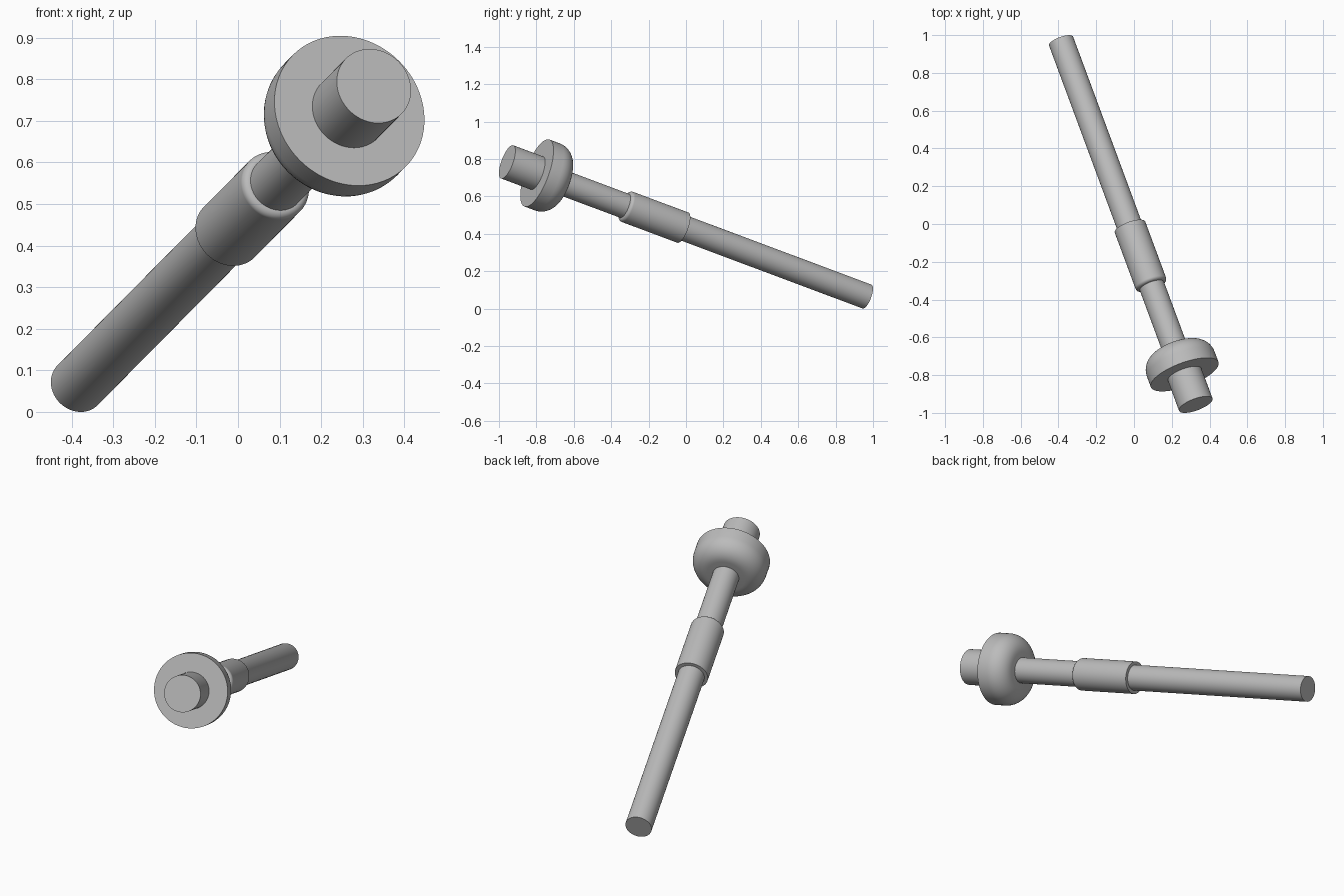
import bpy, bmesh, math
from mathutils import Vector

if "Cube" in bpy.data.objects:
    bpy.data.objects.remove(bpy.data.objects["Cube"], do_unlink=True)

# Plain grey finish for every part
grey = bpy.data.materials.new("plain_grey")
grey.use_nodes = True
grey.diffuse_color = (0.5, 0.5, 0.5, 1)
grey.node_tree.nodes["Principled BSDF"].inputs["Base Color"].default_value = grey.diffuse_color

# The common axis runs from the low back end to the raised front end
BACK = Vector((-0.386, 0.968, 0.064))
FRONT = Vector((0.327, -0.956, 0.784))
AXIS = FRONT - BACK
LENGTH = AXIS.length
SIDES = 96


def rounded(radius, fillet, centre, direction, steps=10):
    """Quarter-round profile, as (radius, distance), from the side to the end face."""
    angles = [math.pi / 2 * i / steps for i in range(steps + 1)]
    return [(radius - fillet + fillet * math.cos(a),
             centre + direction * fillet * math.sin(a)) for a in angles]


def turned_part(name, profile):
    """Revolve a profile about the common axis, with capped ends."""
    bm = bmesh.new()
    rings = []
    for r, d in profile:
        rings.append([bm.verts.new((r * math.cos(2 * math.pi * i / SIDES),
                                    r * math.sin(2 * math.pi * i / SIDES), d))
                      for i in range(SIDES)])
    for low, high in zip(rings, rings[1:]):
        for i in range(SIDES):
            j = (i + 1) % SIDES
            bm.faces.new((low[i], low[j], high[j], high[i]))
    bm.faces.new(rings[0])
    bm.faces.new(rings[-1])
    bmesh.ops.recalc_face_normals(bm, faces=bm.faces[:])
    mesh = bpy.data.meshes.new(name)
    bm.to_mesh(mesh)
    bm.free()
    mesh.materials.append(grey)
    part = bpy.data.objects.new(name, mesh)
    bpy.context.collection.objects.link(part)
    part.location = BACK
    part.rotation_euler = AXIS.to_track_quat('Z', 'Y').to_euler()
    bpy.ops.object.select_all(action='DESELECT')
    part.select_set(True)
    bpy.context.view_layer.objects.active = part
    bpy.ops.object.shade_smooth_by_angle(angle=math.radians(35))
    return part


# Long thin shaft
turned_part("shaft", [(0.068, 0), (0.068, 1.9)])

# Sleeve: square at the back, rounded at the front
turned_part("sleeve", [(0.086, 1.113)] + rounded(0.086, 0.018, 1.447, 1))

# Flange: rounded at the back, flat at the front
turned_part("flange", rounded(0.191, 0.092, 1.932, -1)[::-1] + [(0.191, 1.995)])

# Short stub at the front
turned_part("front_stub", [(0.0945, 1.95), (0.0945, LENGTH)])
